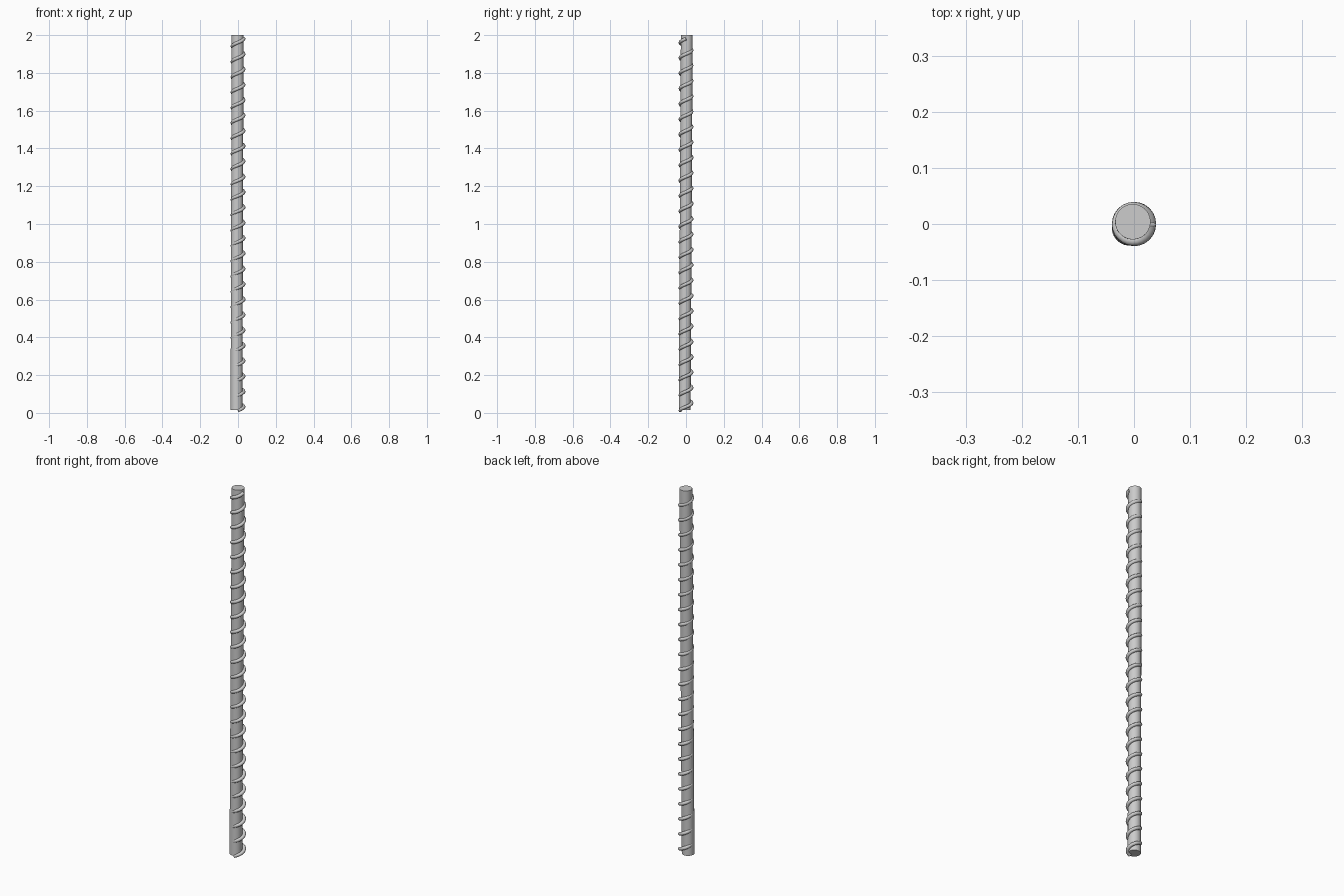
import bpy
from math import cos, sin, pi
from mathutils import Vector

if "Cube" in bpy.data.objects:
    bpy.data.objects.remove(bpy.data.objects["Cube"])

# Slightly leaning core rod
bottom, top = Vector((-0.008, -0.007, 0.015)), Vector((-0.002, 0.004, 2.0))
axis = top - bottom
bpy.ops.mesh.primitive_cylinder_add(vertices=32, radius=0.0315, depth=axis.length,
                                    location=(bottom + top) / 2)
rod = bpy.context.object
rod.name = "core_rod"
rod.rotation_euler = axis.to_track_quat('Z', 'Y').to_euler()
bpy.ops.object.shade_smooth_by_angle()

# Right-handed helical rib wound around the rod
turns, pitch, major, minor, steps = 24.25, 0.0812, 0.0305, 0.009, 24
count = int(turns * steps) + 1
curve = bpy.data.curves.new("spiral_rib", 'CURVE')
curve.dimensions = '3D'
curve.bevel_depth = minor
curve.bevel_resolution = 3
curve.use_fill_caps = True
spline = curve.splines.new('POLY')
spline.points.add(count - 1)
for i, p in enumerate(spline.points):
    a = -pi / 2 + 2 * pi * i / steps
    p.co = (major * cos(a), major * sin(a), 0.012 + pitch * i / steps, 1)
rib = bpy.data.objects.new("spiral_rib", curve)
bpy.context.collection.objects.link(rib)
